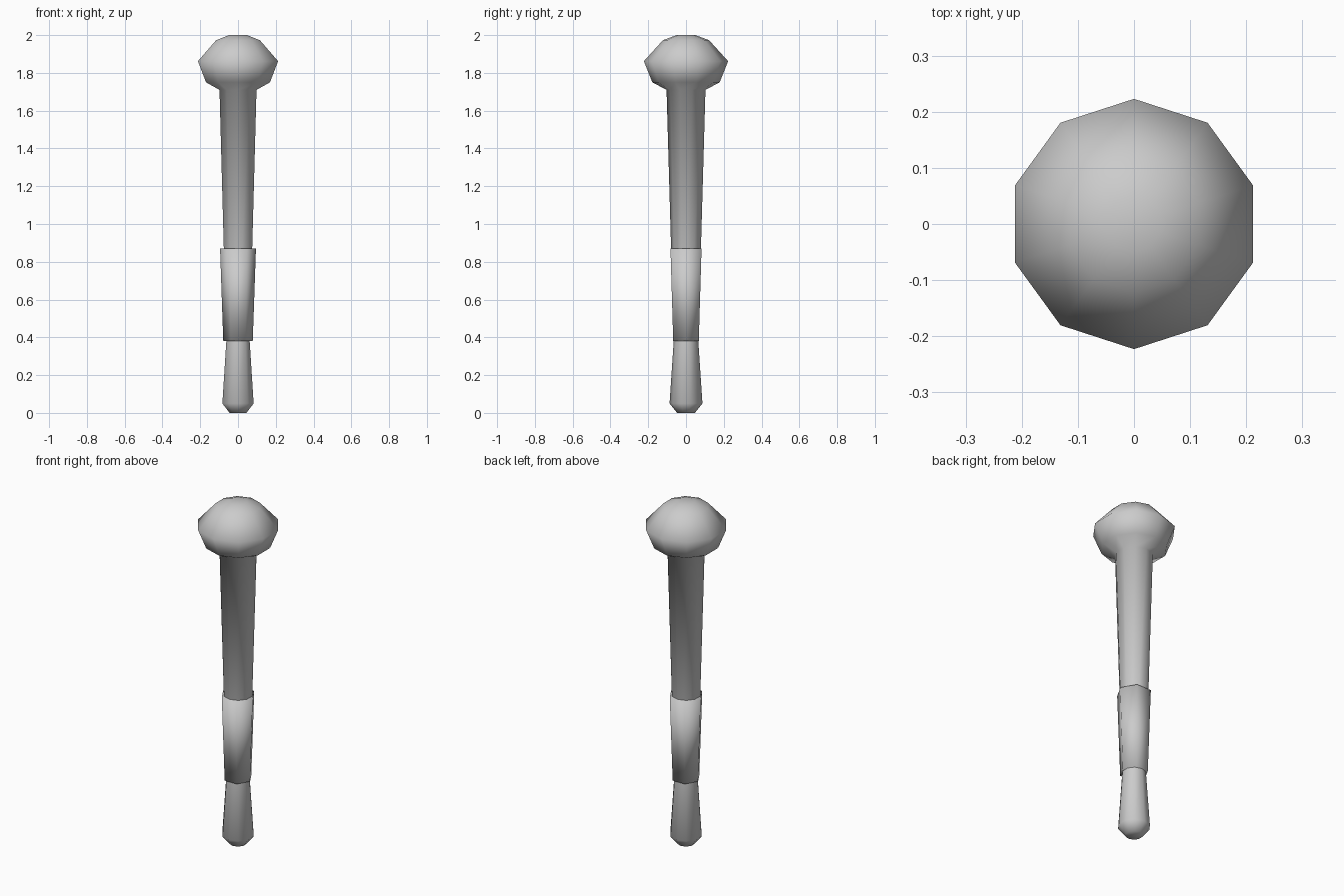
import bpy, bmesh
from math import cos, sin, pi

if "Cube" in bpy.data.objects:
    bpy.data.objects.remove(bpy.data.objects["Cube"])


def lathe(name, profile, sides, start):
    """Stack rings of (radius, z) and close both ends; smooth shaded."""
    bm = bmesh.new()
    rings = []
    for r, z in profile:
        rings.append([bm.verts.new((r * cos(start + 2 * pi * i / sides),
                                    r * sin(start + 2 * pi * i / sides), z))
                      for i in range(sides)])
    for a, b in zip(rings, rings[1:]):
        for i in range(sides):
            j = (i + 1) % sides
            bm.faces.new((a[i], a[j], b[j], b[i]))
    bm.faces.new(rings[0][::-1])
    bm.faces.new(rings[-1])
    for f in bm.faces:
        f.smooth = True
    mesh = bpy.data.meshes.new(name)
    bm.to_mesh(mesh)
    bm.free()
    obj = bpy.data.objects.new(name, mesh)
    bpy.context.collection.objects.link(obj)
    return obj


# Ten-sided club: pommel, handle, shaft and knobbed head in one profile
lathe("club_body", [
    (0.047, 0.0), (0.087, 0.05), (0.065, 0.38),
    (0.103, 1.71), (0.178, 1.75), (0.223, 1.862),
    (0.122, 1.973), (0.05, 2.0),
], 10, pi / 2)

# Six-sided grip wrap around the lower shaft
lathe("grip_wrap", [(0.078, 0.38), (0.095, 0.87)], 6, 0)
